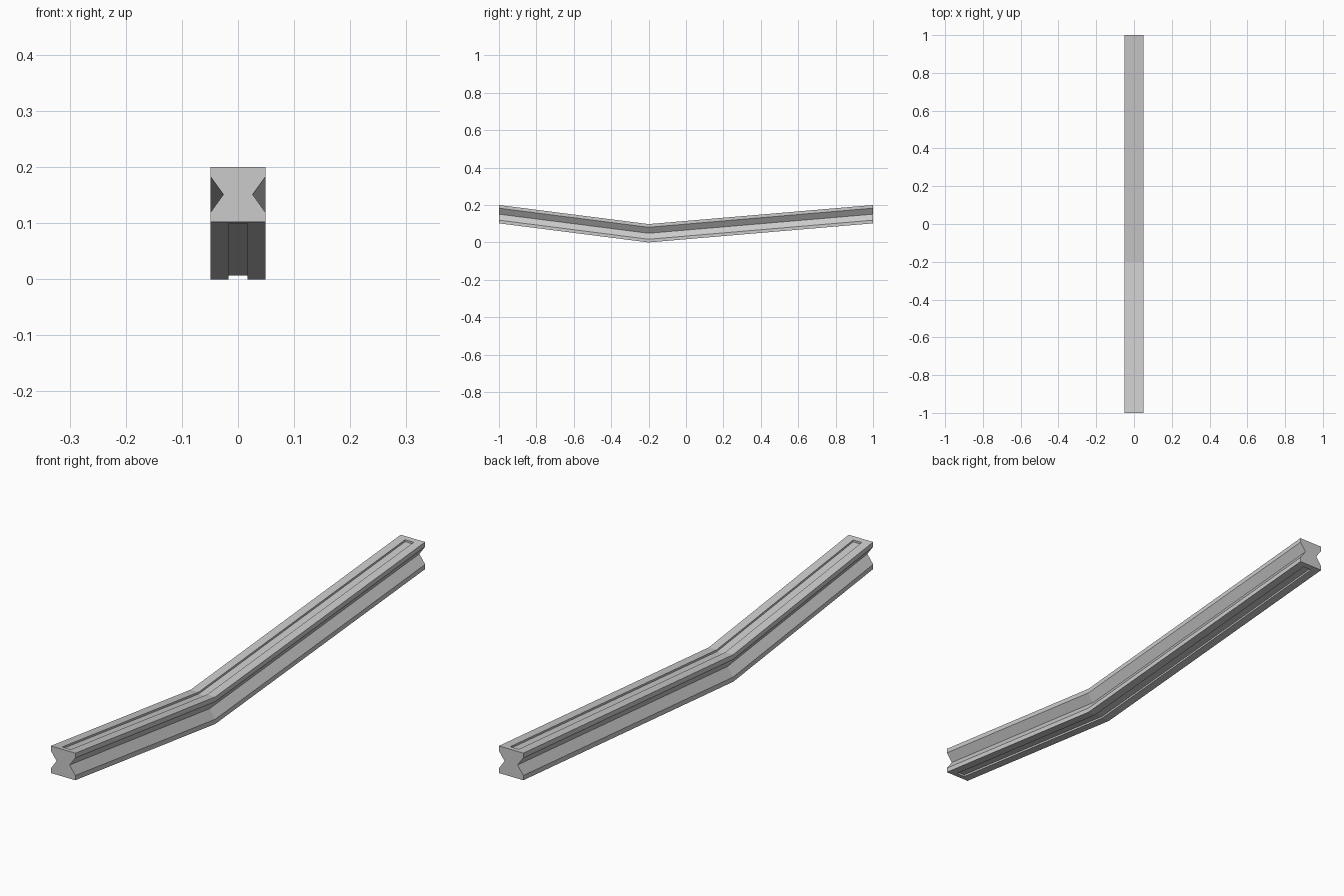
import bpy
import bmesh

cube = bpy.data.objects.get("Cube")
if cube:
    bpy.data.objects.remove(cube, do_unlink=True)

# Main dimensions
HALF_W = 0.049      # half width of the beam
HEIGHT = 0.098      # section height
RISE = 0.102        # lift of each end above the bend
BEND_Y = -0.2
GROOVE = 0.026      # half width at the bottom of the side grooves
LIP = 0.017         # thickness of the flanges above and below the grooves
SLOT = 0.017        # half width of the top and bottom slots
DEPTH = 0.007       # slot depth
END = 0.98          # where the slots stop


def base_z(y):
    """Height of the underside along the bent path."""
    reach = 1 - BEND_Y if y > BEND_Y else 1 + BEND_Y
    return RISE * abs(y - BEND_Y) / reach


def section(depth):
    """Closed outline: right half from bottom to top, then its mirror."""
    half = [
        (SLOT, depth), (SLOT, 0), (HALF_W, 0), (HALF_W, LIP),
        (GROOVE, HEIGHT / 2),
        (HALF_W, HEIGHT - LIP), (HALF_W, HEIGHT), (SLOT, HEIGHT),
        (SLOT, HEIGHT - depth),
    ]
    return half + [(-x, z) for x, z in reversed(half)]


# Sweep the section along the path; repeated stations make the slot end walls
stations = [(-1, 0), (-END, 0), (-END, DEPTH), (BEND_Y, DEPTH),
            (END, DEPTH), (END, 0), (1, 0)]
bm = bmesh.new()
rings = [[bm.verts.new((x, y, z + base_z(y))) for x, z in section(depth)]
         for y, depth in stations]
for a, b in zip(rings, rings[1:]):
    for i in range(len(a)):
        j = (i + 1) % len(a)
        bm.faces.new((a[i], a[j], b[j], b[i]))
bm.faces.new(rings[0])
bm.faces.new(rings[-1])
bmesh.ops.remove_doubles(bm, verts=bm.verts, dist=0.0001)
bmesh.ops.recalc_face_normals(bm, faces=bm.faces)

mesh = bpy.data.meshes.new("bent_beam")
bm.to_mesh(mesh)
bm.free()
beam = bpy.data.objects.new("bent_beam", mesh)
bpy.context.collection.objects.link(beam)

# Plain grey finish
grey = bpy.data.materials.new("light_grey")
grey.use_nodes = True
colour = (0.6, 0.6, 0.6, 1)
grey.diffuse_color = colour
grey.node_tree.nodes["Principled BSDF"].inputs["Base Color"].default_value = colour
mesh.materials.append(grey)
